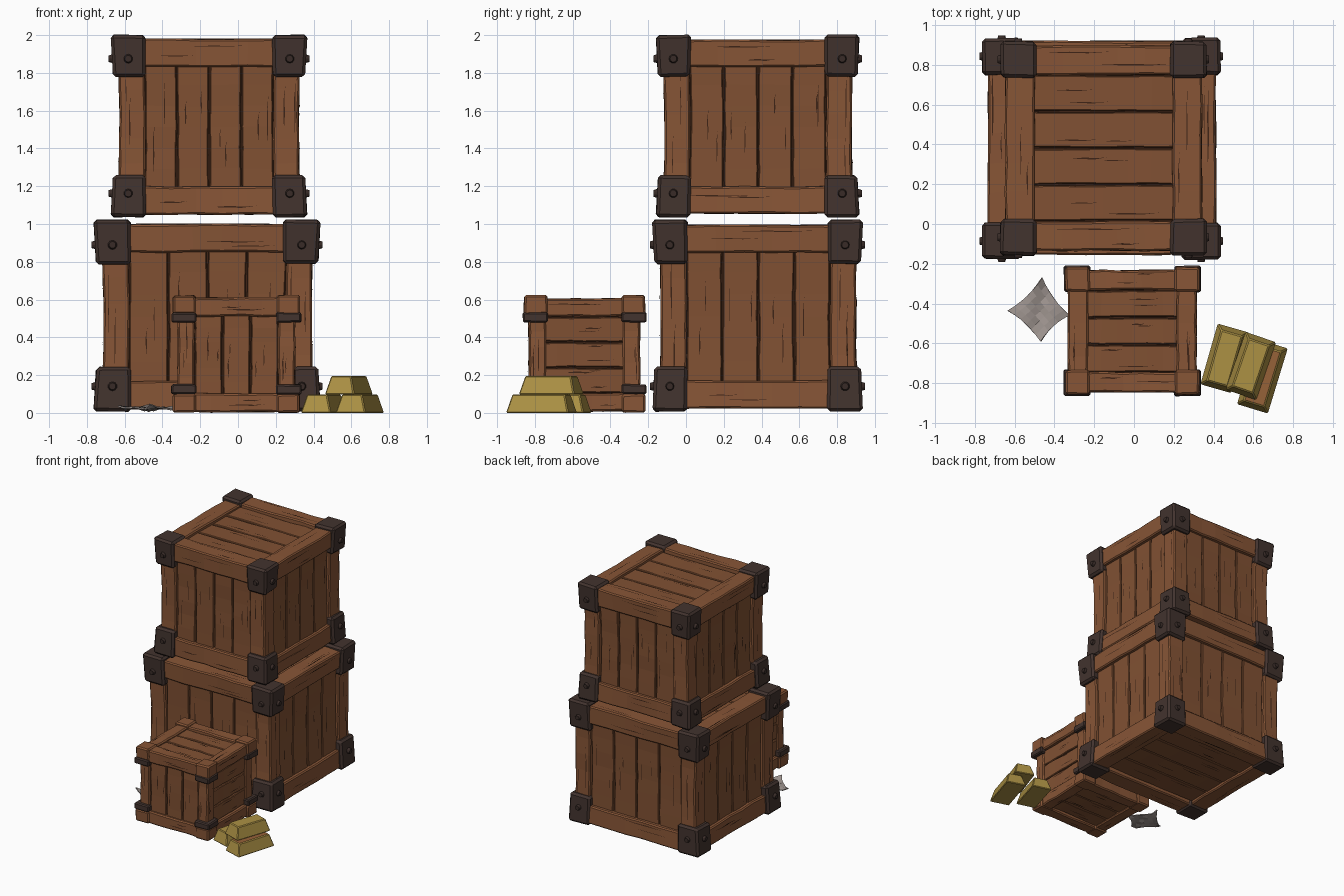
import bpy, bmesh, math, random
from mathutils import Vector, Matrix

if "Cube" in bpy.data.objects:
    bpy.data.objects.remove(bpy.data.objects["Cube"])

random.seed(4)


def material(name, rgb):
    m = bpy.data.materials.new(name)
    lin = [((c / 255 + 0.055) / 1.055) ** 2.4 for c in rgb]
    m.diffuse_color = (*lin, 1)
    m.use_nodes = True
    m.node_tree.nodes["Principled BSDF"].inputs["Base Color"].default_value = m.diffuse_color
    return m


FRAME = material("frame wood", (135, 85, 54))
PLANK = material("plank wood", (129, 81, 51))
DARK = material("dark crack", (62, 36, 22))
IRON = material("dark iron", (66, 51, 46))
BOLT = material("bolt iron", (56, 43, 39))
GOLD = material("gold", (172, 145, 68))
BRONZE = material("bronze gold", (150, 98, 56))
CLOTH = material("grey cloth", (158, 148, 143))


def finish(name, bm, *mats):
    me = bpy.data.meshes.new(name)
    bm.to_mesh(me)
    bm.free()
    for m in mats:
        me.materials.append(m)
    ob = bpy.data.objects.new(name, me)
    bpy.context.collection.objects.link(ob)
    return ob


def add_box(bm, lo, hi, axis=2, cuts=0, bevel=0.0, jitter=0.0, taper=None):
    """Worn box, cut into rings along one axis, then bevelled."""
    b = bmesh.new()
    bmesh.ops.create_cube(b, size=1)
    lo, hi = Vector(lo), Vector(hi)
    for v in b.verts:
        v.co = Vector((v.co[i] + 0.5) * (hi[i] - lo[i]) + lo[i] for i in range(3))
    if cuts:
        es = [e for e in b.edges if abs((e.verts[0].co - e.verts[1].co)[axis]) > 1e-4]
        bmesh.ops.subdivide_edges(b, edges=es, cuts=cuts, use_grid_fill=True)
    if taper:
        taper(b)
    for v in b.verts:
        v.co += Vector(random.uniform(-jitter, jitter) for _ in range(3))
    if bevel:
        es = [e for e in b.edges if e.calc_face_angle(0) > 0.8]
        bmesh.ops.bevel(b, geom=es, offset=bevel, segments=1, affect='EDGES', clamp_overlap=True)
    tmp = bpy.data.meshes.new("tmp")
    b.to_mesh(tmp)
    b.free()
    bm.from_mesh(tmp)
    bpy.data.meshes.remove(tmp)


def add_crack(bm, lo, hi, axis, normal, side):
    """Thin dark sliver floating just over one face of the box lo-hi."""
    other = 3 - axis - normal
    span = hi[axis] - lo[axis]
    length = span * random.uniform(0.15, 0.45)
    w = random.uniform(0.003, 0.0065)
    c = lo[axis] + random.uniform(0.27, 0.73) * span
    o = lo[other] + random.uniform(0.15, 0.85) * (hi[other] - lo[other])
    face = (hi if side > 0 else lo)[normal] + side * 0.005
    vs = []
    for a, s in ((-.5, 0), (-.15, 1), (.2, .4), (.5, 1.2), (.15, -.6), (-.2, -.3)):
        p = [0, 0, 0]
        p[axis], p[other], p[normal] = c + a * length, o + s * w, face
        vs.append(bm.verts.new(p))
    f = bm.faces.new(vs)
    f.normal_update()
    if f.normal[normal] * side < 0:
        f.normal_flip()


def crate(name, lo, hi, w, recess, planks, side_plank_axis, pinch):
    lo, hi = Vector(lo), Vector(hi)
    mid, half = (lo + hi) / 2, (hi - lo) / 2
    frame, panel, crack, core = (bmesh.new() for _ in range(4))
    # twelve frame beams, posts set back a little behind the rails
    for axis in range(3):
        a, b = [i for i in range(3) if i != axis]
        for sa in (-1, 1):
            for sb in (-1, 1):
                l, h = lo.copy(), hi.copy()
                for i, s in ((a, sa), (b, sb)):
                    inset = 0.01 if axis == 2 else (0.005 if axis == 1 and i == 2 else 0)
                    l[i], h[i] = (lo[i] + inset, lo[i] + w) if s < 0 else (hi[i] - w, hi[i] - inset)
                l[axis] += 0.012
                h[axis] -= 0.012
                add_box(frame, l, h, axis, 6, 0.009, 0.0035)
                for i, s in ((a, sa), (b, sb)):
                    for _ in range(2):
                        add_crack(crack, l, h, axis, i, s)
    # plank panels on all six faces
    for normal in range(3):
        axis = (side_plank_axis, 2, 0)[normal]
        split = 3 - normal - axis
        step = (hi[split] - lo[split] - 2 * w) / planks
        for side in (-1, 1):
            for k in range(planks):
                l, h = lo + Vector((w, w, w)) * 0.9, hi - Vector((w, w, w)) * 0.9
                l[split] = lo[split] + w + k * step + 0.004
                h[split] = l[split] + step - 0.008
                if side < 0:
                    l[normal], h[normal] = lo[normal] + recess, lo[normal] + recess + 0.05
                else:
                    l[normal], h[normal] = hi[normal] - recess - 0.05, hi[normal] - recess
                add_box(panel, l, h, axis, 5, 0.005, 0.003)
                for _ in range(2):
                    add_crack(crack, l, h, axis, normal, side)
    r = Vector((1, 1, 1)) * (recess + 0.028)
    add_box(core, lo + r, hi - r)
    # waist the crate slightly at mid height
    for bm in (frame, panel, crack):
        for v in bm.verts:
            t = (v.co.z - mid.z) / half.z
            f = 1 - pinch * max(0, 1 - t * t)
            v.co.x = mid.x + (v.co.x - mid.x) * f
            v.co.y = mid.y + (v.co.y - mid.y) * f
    finish(name + "_frame", frame, FRAME)
    finish(name + "_planks", panel, PLANK)
    finish(name + "_cracks", crack, DARK)
    finish(name + "_seam_core", core, DARK)


def corners(lo, hi, size):
    """Yield the box and signs of each of the eight corners."""
    for sx in (-1, 1):
        for sy in (-1, 1):
            for sz in (-1, 1):
                s = (sx, sy, sz)
                l = [lo[i] if s[i] < 0 else hi[i] - size[i] for i in range(3)]
                yield s, Vector(l), Vector(l) + Vector(size)


def iron_corners(name, lo, hi, size):
    bm, bolts = bmesh.new(), bmesh.new()
    for s, l, h in corners(lo, hi, size):
        def taper(b):
            # the end away from the crate corner is a little slimmer
            for v in b.verts:
                if (v.co.z - (l.z + h.z) / 2) * s[2] < 0:
                    for i in (0, 1):
                        if (v.co[i] - (l[i] + h[i]) / 2) * s[i] > 0:
                            v.co[i] -= s[i] * 0.012
        add_box(bm, l, h, bevel=0.016, jitter=0.004, taper=taper)
        # domed bolt on each outward side
        for n in (0, 1):
            c = (l + h) / 2
            c.z -= s[2] * 0.015
            c[n] = (h if s[n] > 0 else l)[n] - s[n] * 0.002
            axis = Vector((s[0], 0, 0)) if n == 0 else Vector((0, s[1], 0))
            rot = Vector((0, 0, 1)).rotation_difference(axis).to_matrix().to_4x4()
            bmesh.ops.create_cone(bolts, cap_ends=True, segments=10, radius1=0.027, radius2=0.018,
                                  depth=0.03, matrix=Matrix.Translation(c) @ rot)
    finish(name + "_iron_corners", bm, IRON)
    finish(name + "_bolts", bolts, BOLT)


# two big stacked crates
crate("lower_crate", (-0.735, -0.155, 0.02), (0.412, 0.92, 1.0), 0.15, 0.03, 4, 2, 0.022)
iron_corners("lower_crate", (-0.762, -0.178, 0.008), (0.435, 0.935, 1.022), (0.195, 0.185, 0.235))
crate("upper_crate", (-0.648, -0.135, 1.05), (0.342, 0.897, 1.98), 0.148, 0.03, 4, 2, 0.022)
iron_corners("upper_crate", (-0.672, -0.158, 1.037), (0.365, 0.918, 2.0), (0.182, 0.182, 0.22))

# small crate with wooden corner blocks and iron straps
crate("small_crate", (-0.332, -0.845, 0.004), (0.315, -0.232, 0.61), 0.1, 0.02, 3, 1, 0.008)
blocks, straps = bmesh.new(), bmesh.new()
for s, l, h in corners((-0.345, -0.857, 0), (0.328, -0.217, 0.622), (0.122, 0.122, 0.1)):
    add_box(blocks, l, h, bevel=0.01, jitter=0.003)
for s, l, h in corners((-0.352, -0.864, 0.098), (0.335, -0.21, 0.532), (0.132, 0.132, 0.052)):
    add_box(straps, l, h, bevel=0.008, jitter=0.003)
finish("small_crate_corner_blocks", blocks, FRAME)
finish("small_crate_iron_straps", straps, IRON)


# gold bars, narrower at the top
def gold_bar(name, x, y, z, angle, width, length, top_mat):
    bm = bmesh.new()
    bmesh.ops.create_cube(bm, size=1)
    for v in bm.verts:
        up = v.co.z > 0
        v.co = ((v.co.x * (width - 0.055 * up)), v.co.y * (length - 0.055 * up), 0.098 * up)
    bmesh.ops.bevel(bm, geom=bm.edges[:], offset=0.006, segments=1, affect='EDGES')
    bm.normal_update()
    for f in bm.faces:
        f.material_index = 1 if f.normal.z > 0.95 else 0
    ob = finish(name, bm, GOLD, top_mat)
    ob.location = (x, y, z)
    ob.rotation_euler.z = math.radians(angle)


gold_bar("gold_bar_left", 0.455, -0.675, 0, -16, 0.165, 0.32, GOLD)
gold_bar("gold_bar_right", 0.645, -0.765, 0, -17, 0.165, 0.345, BRONZE)
gold_bar("gold_bar_top", 0.587, -0.713, 0.098, -19, 0.165, 0.31, GOLD)

# crumpled cloth scrap beside the small crate
bm = bmesh.new()
bmesh.ops.create_grid(bm, x_segments=6, y_segments=6, size=1)
p = [Vector(c) for c in ((-0.635, -0.435), (-0.47, -0.59), (-0.46, -0.27), (-0.325, -0.46))]
for v in bm.verts:
    u, t = v.co.x, v.co.y
    pu, pt = u * (0.88 + 0.12 * t * t), t * (0.88 + 0.12 * u * u)
    a, b = (pu + 1) / 2, (pt + 1) / 2
    q = (p[0] * (1 - a) + p[1] * a) * (1 - b) + (p[2] * (1 - a) + p[3] * a) * b
    z = 0.014 + 0.02 * abs(math.sin(2.2 * u + 1.3 * t)) + 0.018 * u * u * t * t
    v.co = (q.x, q.y, z + random.uniform(-0.003, 0.003))
ob = finish("cloth_scrap", bm, CLOTH)
mod = ob.modifiers.new("thickness", 'SOLIDIFY')
mod.thickness = 0.008
